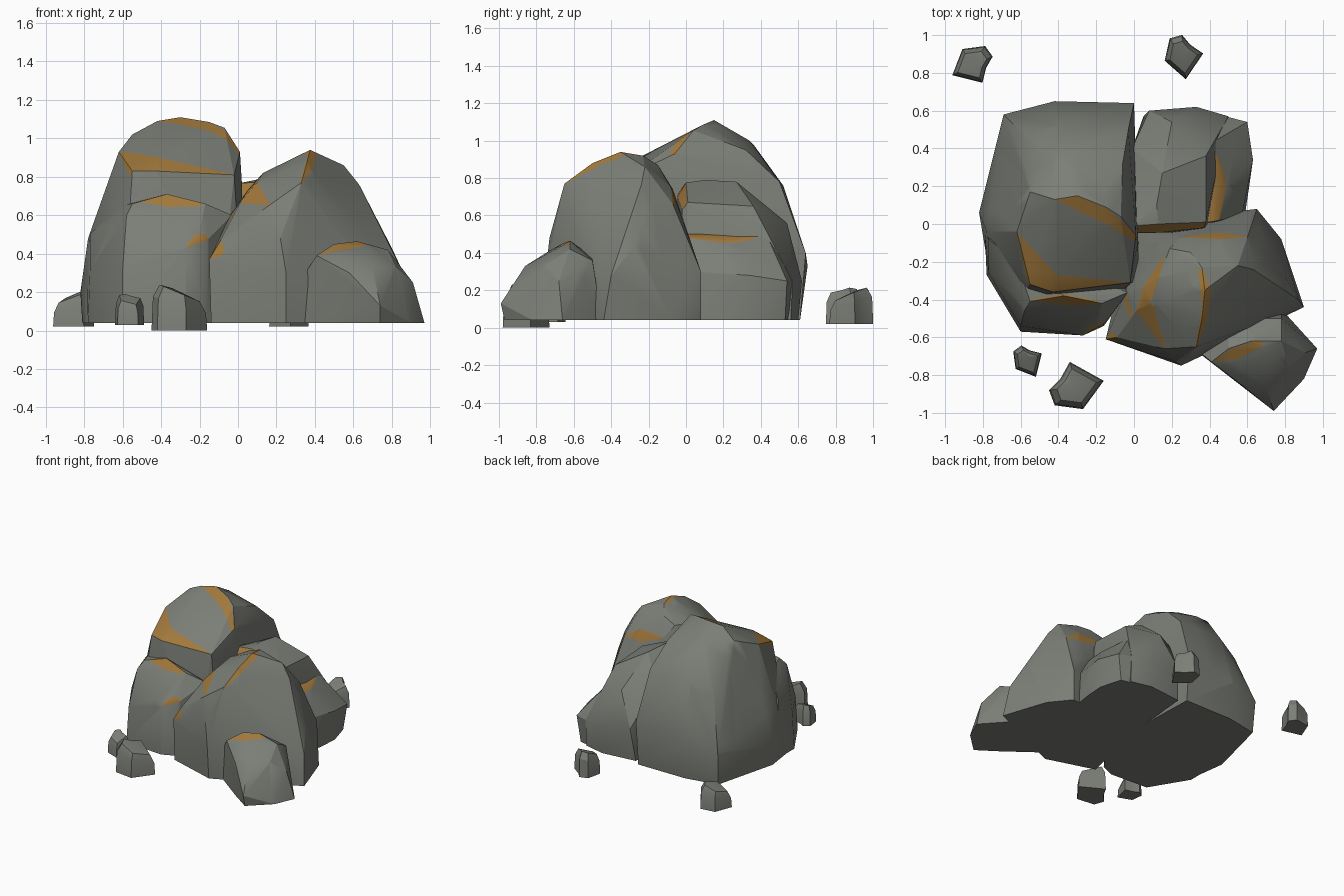
import bpy
import bmesh
import math
from mathutils import Vector, Matrix

default_cube = bpy.data.objects.get("Cube")
if default_cube:
    bpy.data.objects.remove(default_cube, do_unlink=True)


def make_material(name, colour):
    material = bpy.data.materials.new(name)
    material.use_nodes = True
    material.diffuse_color = colour
    shader = next(n for n in material.node_tree.nodes if n.type == 'BSDF_PRINCIPLED')
    shader.inputs["Base Color"].default_value = colour
    shader.inputs["Roughness"].default_value = 0.9
    return material


STONE = make_material("grey stone", (0.20, 0.21, 0.185, 1))
OCHRE = make_material("ochre edge", (0.36, 0.19, 0.045, 1))
GROUND = 0.04
STEEPEST = 0.22  # walls steeper than this stay grey


def finish(name, bm, smooth_angle):
    """Turn a bmesh into a shaded object carrying both colours."""
    bmesh.ops.recalc_face_normals(bm, faces=bm.faces[:])
    mesh = bpy.data.meshes.new(name)
    bm.to_mesh(mesh)
    bm.free()
    mesh.materials.append(STONE)
    mesh.materials.append(OCHRE)
    rock_object = bpy.data.objects.new(name, mesh)
    bpy.context.collection.objects.link(rock_object)
    bpy.ops.object.select_all(action='DESELECT')
    rock_object.select_set(True)
    bpy.context.view_layer.objects.active = rock_object
    bpy.ops.object.shade_smooth_by_angle(angle=math.radians(smooth_angle))


def inside(point, corners):
    """Tell whether a plan point lies in a convex plan outline."""
    signs = []
    for start, end in zip(corners, corners[1:] + corners[:1]):
        edge = Vector(end) - Vector(start)
        offset = point.xy - Vector(start)
        signs.append(edge.cross(offset) > 0)
    return all(signs) or not any(signs)


def paint_patch(bm, corners):
    """Cut a plan outline down into the upward faces and colour it."""
    for start, end in zip(corners, corners[1:] + corners[:1]):
        edge = Vector(end) - Vector(start)
        upward = [f for f in bm.faces if f.normal.z > STEEPEST]
        edges = {e for f in upward for e in f.edges}
        verts = {v for f in upward for v in f.verts}
        bmesh.ops.bisect_plane(
            bm, geom=upward + list(edges) + list(verts), dist=0.00001,
            plane_co=(start[0], start[1], 0), plane_no=(edge.y, -edge.x, 0))
        bm.normal_update()
    for face in bm.faces:
        if face.normal.z > STEEPEST and inside(face.calc_center_median(), corners):
            face.material_index = 1


def boulder(name, footprint, crown, patches):
    """Wrap a faceted boulder around its footprint and crown points."""
    bm = bmesh.new()
    for x, y in footprint:
        bm.verts.new((x, y, GROUND))
    for point in crown:
        bm.verts.new(point)
    hull = bmesh.ops.convex_hull(bm, input=bm.verts[:])
    unused = {g for key in ("geom_interior", "geom_unused") for g in hull[key]
              if isinstance(g, bmesh.types.BMVert)}
    loose = [v for v in bm.verts if v in unused or not v.link_faces]
    bmesh.ops.delete(bm, geom=loose, context='VERTS')
    bmesh.ops.recalc_face_normals(bm, faces=bm.faces[:])
    bm.normal_update()
    for corners in patches:
        paint_patch(bm, corners)
    finish(name, bm, 26)


# Tallest boulder at the back
boulder(
    "tall_boulder",
    [(-.81, .05), (-.77, -.24), (-.68, .56), (-.42, .61), (0, .61),
     (.03, -.3), (-.6, -.42), (-.1, -.4)],
    [(-.82, .06, .2), (-.78, -.04, .48), (-.69, .58, .3), (-.42, .65, .33),
     (0, .64, .4), (-.58, .47, .68), (-.4, .52, .76), (-.03, .5, .78),
     (-.55, .17, 1.02), (-.42, .13, 1.09), (-.3, .15, 1.11), (-.32, .34, 1.0),
     (-.41, .36, .98), (-.15, .09, 1.085), (-.07, .04, 1.055), (.01, -.06, .93),
     (.02, -.1, .77), (-.13, -.01, .985), (-.62, -.04, .93), (-.41, -.27, .9),
     (-.55, -.32, .83), (-.43, -.36, .83), (-.02, -.31, .81), (-.06, .32, .95)],
    [[(-.62, -.04), (-.41, -.27), (-.41, -.36), (-.56, -.33)],
     [(-.41, -.27), (-.01, -.31), (-.02, -.33), (-.41, -.36)],
     [(-.42, .13), (-.3, .15), (-.14, .08), (-.13, -.01)],
     [(-.14, .08), (.02, -.06), (0, -.09), (-.13, -.01)]])

# Lower boulder leaning on its front
boulder(
    "front_shoulder_boulder",
    [(-.78, -.05), (-.78, -.27), (-.6, -.57), (-.27, -.59), (-.16, -.54),
     (-.06, -.4), (-.1, -.2)],
    [(-.79, -.05, .3), (-.77, -.26, .32), (-.77, -.08, .5), (-.62, -.2, .65),
     (-.6, -.54, .32), (-.58, -.46, .6), (-.55, -.41, .66), (-.37, -.38, .71),
     (-.17, -.42, .66), (-.27, -.59, .43), (-.2, -.53, .51),
     (-.16, -.53, .47), (-.03, -.36, .6)],
    [[(-.55, -.40), (-.37, -.37), (-.18, -.41), (-.2, -.43), (-.37, -.43)],
     [(-.28, -.6), (-.24, -.55), (-.15, -.51), (-.15, -.55)]])

# Ridged boulder in the middle
boulder(
    "ridged_boulder",
    [(-.14, -.61), (.25, -.73), (.36, -.66), (.9, -.44), (.78, -.08),
     (.65, .08), (0, 0)],
    [(-.15, -.61, .37), (-.09, -.6, .47), (-.04, -.35, .6), (-.01, -.5, .58),
     (.25, -.75, .3), (.22, -.73, .48), (.16, -.66, .65),
     (.02, -.45, .68), (.05, -.34, .73), (.1, -.42, .77), (.13, -.28, .82),
     (.19, -.13, .83), (.33, -.65, .77),
     (.36, -.5, .88), (.375, -.35, .94), (.36, -.23, .92), (.41, -.36, .90),
     (.385, -.54, .82), (.3, -.15, .87), (.55, -.22, .86), (.63, -.24, .76),
     (.7, -.22, .62), (.8, -.28, .43), (.87, -.4, .28), (.65, .08, .3),
     (.25, -.07, .74), (.47, -.08, .75), (.6, -.07, .66)],
    [[(.19, -.12), (.135, -.28), (.1, -.42), (.01, -.46), (.05, -.33)],
     [(.1, -.42), (.17, -.67), (.01, -.46)],
     [(.34, -.24), (.365, -.24), (.41, -.36), (.385, -.52), (.36, -.45)],
     [(.385, -.52), (.33, -.66), (.325, -.65), (.36, -.45)],
     [(-.07, -.34), (-.04, -.37), (0, -.5), (-.03, -.48)],
     [(-.16, -.6), (-.11, -.57), (-.07, -.63), (-.12, -.64)],
     [(.24, -.07), (.45, -.08), (.62, -.07), (.45, -.045)]])

# Upper boulder behind the ridge
boulder(
    "back_boulder",
    [(0, -.05), (.4, -.04), (.43, .3), (.5, .56), (.33, .6), (.05, .57)],
    [(0, -.01, .765), (.13, 0, .775), (.12, .1, .79), (.15, .27, .78),
     (.38, .01, .67), (.38, .36, .65), (.41, .44, .5), (0, -.045, .71),
     (.14, -.045, .70), (.37, -.02, .63), (.33, .62, .25), (.08, .6, .3),
     (.2, .54, .56), (-.01, .4, .6), (.5, .57, .25)],
    [[(-.01, -.01), (.13, 0), (.38, .005), (.37, -.02), (.14, -.045),
      (-.01, -.045)]])

# Ledge standing against its side
boulder(
    "side_ledge_boulder",
    [(.2, 0), (.58, 0), (.61, .2), (.62, .35), (.57, .53), (.3, .58)],
    [(.2, .02, .5), (.41, .43, .5), (.4, .01, .5), (.49, .2, .455),
     (.45, .02, .48), (.3, .5, .46), (.57, .04, .3), (.63, .34, .28),
     (.6, .54, .25), (.33, .61, .25)],
    [[(.41, .43), (.47, .3), (.49, .2), (.4, .2)],
     [(.4, .2), (.49, .2), (.45, .01), (.39, .01)]])

# Small boulder at the front corner
boulder(
    "corner_boulder",
    [(.34, -.68), (.58, -.86), (.74, -.97), (.9, -.82), (.97, -.66),
     (.78, -.45), (.45, -.5)],
    [(.35, -.68, .3), (.41, -.73, .39), (.53, -.74, .405), (.5, -.66, .45),
     (.62, -.62, .465), (.68, -.66, .44), (.78, -.62, .42), (.58, -.86, .3),
     (.74, -.99, .13), (.7, -.86, .33), (.82, -.76, .33), (.91, -.68, .25),
     (.78, -.5, .36), (.5, -.5, .38)],
    [[(.41, -.73), (.52, -.66), (.66, -.61), (.69, -.64), (.55, -.715)]])

PEBBLE_OUTLINE = [(-.04, .13), (.14, .03), (.03, -.12), (-.12, -.1),
                  (-.15, -.02), (-.09, .04)]


def pebble(name, x, y, base, turn, width, height):
    """Make a notched, tapering pebble with a tilted faceted top."""
    bm = bmesh.new()
    rings = []
    for taper, level in ((1, 0), (0.95, 0.6), (0.72, 0.88)):
        ring = []
        for px, py in PEBBLE_OUTLINE:
            tilt = 0 if level == 0 else -px * 0.3
            ring.append(bm.verts.new((px * taper * width, py * taper * width,
                                      level * height + tilt * width)))
        rings.append(ring)
    for lower, upper in zip(rings, rings[1:]):
        for i in range(len(lower)):
            j = (i + 1) % len(lower)
            bm.faces.new((lower[i], lower[j], upper[j], upper[i]))
    bm.faces.new(rings[0])
    # Fan the top around the inner end of the notch
    peak = bm.verts.new((-.04 * width, .02 * width, height))
    for i in range(len(rings[-1])):
        bm.faces.new((rings[-1][i], rings[-1][(i + 1) % len(rings[-1])], peak))
    placing = Matrix.Translation((x, y, base)) @ Matrix.Rotation(math.radians(turn), 4, 'Z')
    bm.transform(placing)
    finish(name, bm, 26)


# Loose pebbles around the boulders
pebble("front_pebble", -.3, -.86, 0, 0, 1, .22)
pebble("small_front_pebble", -.56, -.73, .03, -75, .62, .15)
pebble("back_pebble", .26, .88, .02, -95, .8, .18)
pebble("corner_pebble", -.86, .84, .02, 195, .8, .18)
